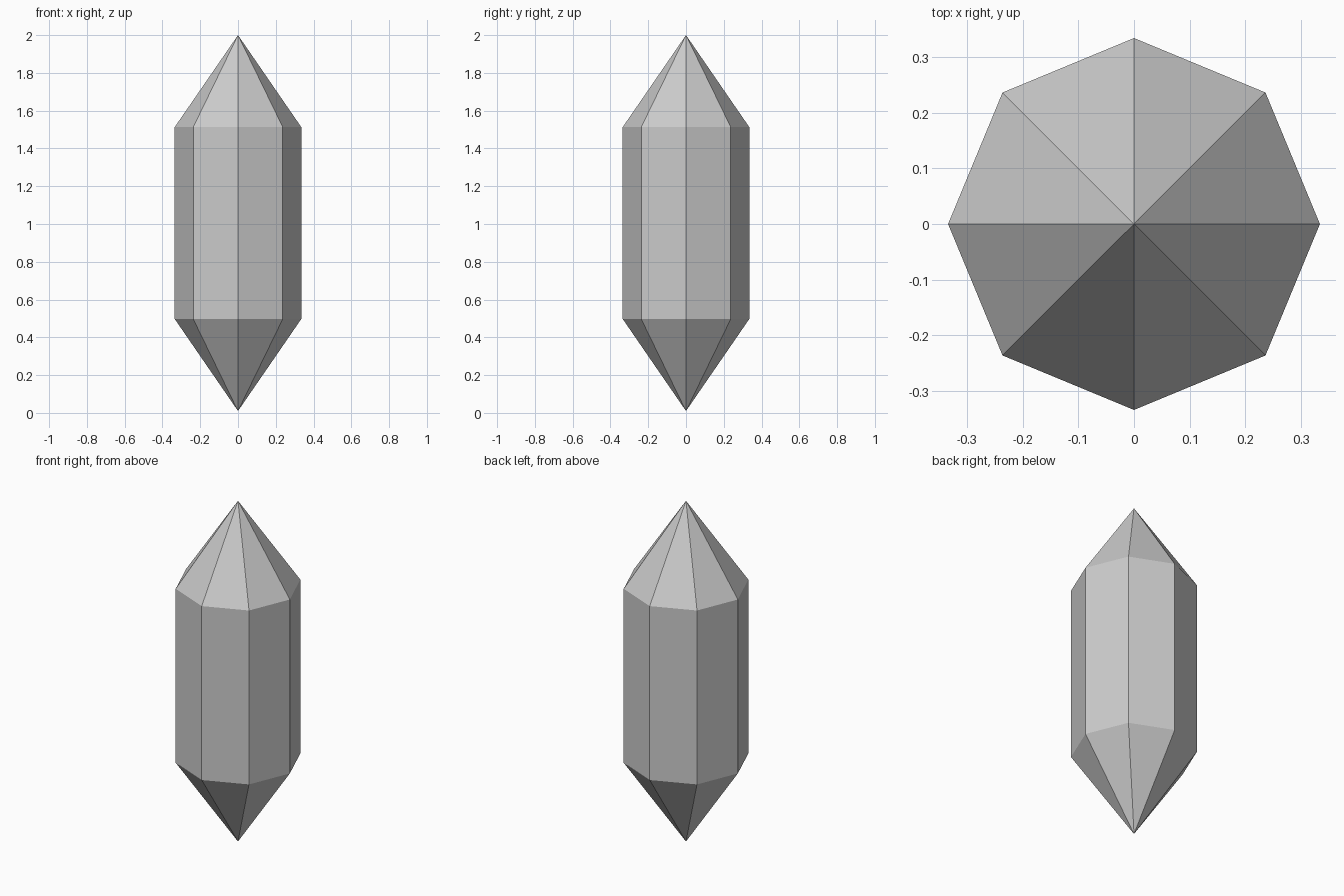
import bpy, bmesh, math

if "Cube" in bpy.data.objects:
    bpy.data.objects.remove(bpy.data.objects["Cube"])

SIDES = 8
RADIUS = 0.335
Z_BOTTOM, Z_LOW, Z_HIGH, Z_TOP = 0.01, 0.497, 1.513, 2.0

bm = bmesh.new()


def ring(z):
    return [bm.verts.new((RADIUS * math.cos(math.tau * i / SIDES),
                          RADIUS * math.sin(math.tau * i / SIDES), z))
            for i in range(SIDES)]


# Two octagonal rings and two pointed ends
low, high = ring(Z_LOW), ring(Z_HIGH)
bottom = bm.verts.new((0, 0, Z_BOTTOM))
top = bm.verts.new((0, 0, Z_TOP))

# Prism sides and pyramid facets
for i in range(SIDES):
    j = (i + 1) % SIDES
    bm.faces.new((low[i], low[j], high[j], high[i]))
    bm.faces.new((high[i], high[j], top))
    bm.faces.new((low[j], low[i], bottom))

mesh = bpy.data.meshes.new("crystal")
bm.to_mesh(mesh)
bm.free()
bpy.context.collection.objects.link(bpy.data.objects.new("crystal", mesh))
